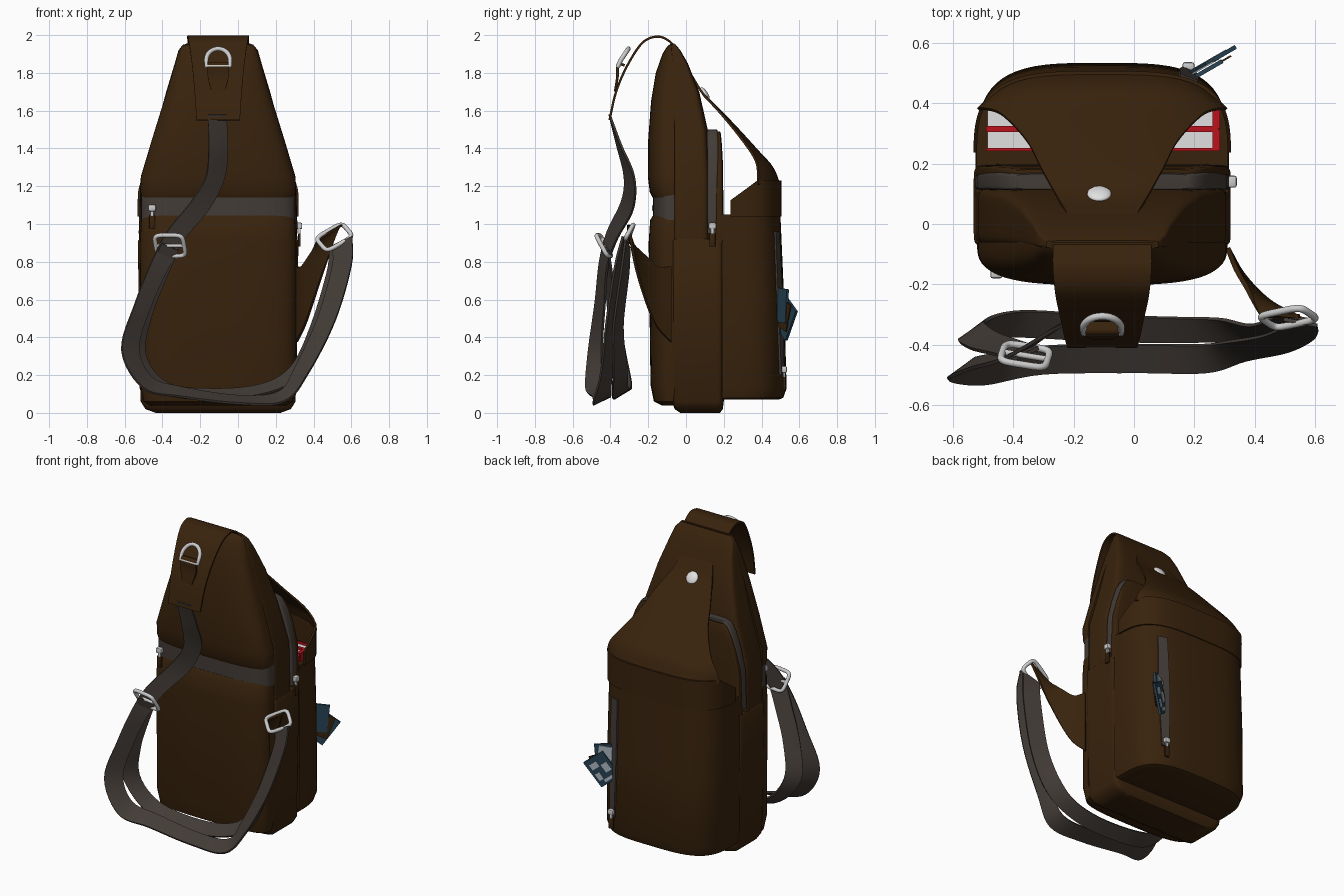
import bpy, bmesh, math
from mathutils import Vector

if "Cube" in bpy.data.objects:
    bpy.data.objects.remove(bpy.data.objects["Cube"])

CX = -0.105  # centre line of the bag


def mat(name, r, g, b):
    m = bpy.data.materials.new(name)
    m.diffuse_color = (r, g, b, 1)
    m.use_nodes = True
    m.node_tree.nodes["Principled BSDF"].inputs["Base Color"].default_value = m.diffuse_color
    return m


BROWN = mat("brown_leather", .040, .0165, .0038)
GREY = mat("grey_webbing", .056, .045, .038)
METAL = mat("metal", .60, .60, .60)
WHITE = mat("white", .75, .75, .75)
RED = mat("red_cover", .50, .006, .012)
BLUE = mat("blue_cover", .020, .055, .085)
PALE = mat("pale_print", .42, .48, .52)


def finish(o, m, angle=40):
    o.data.materials.append(m)
    bpy.ops.object.select_all(action='DESELECT')
    o.select_set(True)
    bpy.context.view_layer.objects.active = o
    for mod in list(o.modifiers):
        bpy.ops.object.modifier_apply(modifier=mod.name)
    bpy.ops.object.shade_smooth_by_angle(angle=math.radians(angle))
    return o


def from_grid(name, grid, m, closed=False, thick=0.0):
    """Skin rows of points; closed rows get caps, open rows get thickness."""
    bm = bmesh.new()
    rows = [[bm.verts.new(p) for p in r] for r in grid]
    n = len(rows[0])
    for a, b in zip(rows, rows[1:]):
        for i in range(n if closed else n - 1):
            j = (i + 1) % n
            bm.faces.new((a[i], a[j], b[j], b[i]))
    if closed:
        bm.faces.new(rows[0][::-1])
        bm.faces.new(rows[-1])
    bmesh.ops.recalc_face_normals(bm, faces=bm.faces)
    me = bpy.data.meshes.new(name)
    bm.to_mesh(me)
    bm.free()
    o = bpy.data.objects.new(name, me)
    bpy.context.collection.objects.link(o)
    if thick:
        s = o.modifiers.new("thickness", 'SOLIDIFY')
        s.thickness, s.offset = thick, 0
    return finish(o, m)


def spline(rows, steps=6):
    """Catmull-Rom through rows of numbers."""
    v = [Vector(r) for r in rows]
    v = [v[0] * 2 - v[1]] + v + [v[-1] * 2 - v[-2]]
    out = []
    for i in range(1, len(v) - 2):
        a, b, c, d = v[i - 1:i + 3]
        for k in range(steps):
            t = k / steps
            out.append((b * 2 + (c - a) * t + (a * 2 - b * 5 + c * 4 - d) * t * t
                        + (b * 3 - a - c * 3 + d) * t ** 3) / 2)
    return out + [v[-2]]


def section(w, y0, y1, e, n=64, lo=-9, hi=9):
    """Rounded-box outline (superellipse) in x and y, cut flat at lo / hi."""
    pw = lambda c: math.copysign(abs(c) ** (2 / e), c)
    return [(CX + w * pw(math.cos(a)), min(hi, max(lo, (y0 + y1) / 2 + (y1 - y0) / 2 * pw(math.sin(a)))))
            for a in (2 * math.pi * (i + .5) / n for i in range(n))]


def loft(name, rows, m, e=6, **cut):
    return from_grid(name, [[(x, y, z) for x, y in section(w, a, b, e, **cut)] for z, w, a, b in rows], m, True)


def pad(name, rows, m):
    """Front cushion with a rounded face and a flat back."""
    return loft(name, [(z, w, y, -.12 - y) for z, w, y in rows], m, 3.2, hi=-.06)


def ribbon(name, rows, m, thick=.012, steps=6):
    """rows: centre xyz, half-width vector xyz"""
    grid = []
    for r in spline(rows, steps):
        c, h = Vector(r[:3]), Vector(r[3:])
        grid.append([c - h, c, c + h])
    return from_grid(name, grid, m, thick=thick)


def box(name, c, size, m, rot=(0, 0, 0), bevel=0.0):
    bpy.ops.mesh.primitive_cube_add(size=1, location=c, rotation=rot)
    o = bpy.context.object
    o.name = name
    o.scale = size
    bpy.ops.object.transform_apply(location=False, rotation=False, scale=True)
    if bevel:
        b = o.modifiers.new("bevel", 'BEVEL')
        b.width, b.segments = bevel, 2
    return finish(o, m)


def wire(name, pts, r, cyclic=True):
    cu = bpy.data.curves.new(name, 'CURVE')
    cu.dimensions, cu.bevel_depth, cu.bevel_resolution = '3D', r, 3
    s = cu.splines.new('POLY')
    s.points.add(len(pts) - 1)
    for p, q in zip(s.points, pts):
        p.co = (*q, 1)
    s.use_cyclic_u = cyclic
    o = bpy.data.objects.new(name, cu)
    bpy.context.collection.objects.link(o)
    bpy.ops.object.select_all(action='DESELECT')
    o.select_set(True)
    bpy.context.view_layer.objects.active = o
    bpy.ops.object.convert(target='MESH')
    return finish(bpy.context.object, METAL, 60)


# --- bag body ---
loft("lower_body", [(.0, .33, -.03, .18), (.02, .385, -.06, .195), (.06, .41, -.075, .2),
                    (.5, .42, -.08, .2), (.91, .425, -.08, .2), (.92, .418, -.075, .2)], BROWN, 14)
loft("upper_body", [(.9, .418, -.08, .13), (1.24, .41, -.08, .13), (1.5, .33, -.08, .115),
                    (1.7, .275, -.08, .07), (1.85, .23, -.08, .01), (1.92, .21, -.08, -.03),
                    (1.95, .185, -.08, -.055)], BROWN, 8)
loft("zip_band", [(.95, .421, .11, .165), (1.2, .413, .11, .17), (1.33, .382, .11, .175),
                  (1.43, .348, .11, .175), (1.485, .315, .11, .17), (1.5, .285, .115, .165)], GREY, 10)
loft("rear_panel", [(.9, .42, .15, .2), (1.2, .41, .15, .197), (1.33, .378, .16, .195),
                    (1.42, .345, .16, .19), (1.475, .31, .16, .185), (1.49, .285, .16, .18)], BROWN, 8)

# --- padded back panel ---
pad("lower_pad", [(.04, .36, -.13), (.06, .395, -.17), (.15, .412, -.188), (.9, .414, -.198),
                  (1.02, .408, -.19), (1.045, .4, -.175), (1.05, .38, -.15)], BROWN)
pad("pad_band", [(1.0, .408, -.174), (1.18, .408, -.174)], GREY)
pad("upper_pad", [(1.135, .385, -.15), (1.14, .405, -.178), (1.17, .412, -.192), (1.25, .41, -.202),
                  (1.45, .35, -.2), (1.65, .288, -.185), (1.8, .242, -.16), (1.9, .212, -.125),
                  (1.94, .195, -.1), (1.955, .17, -.08)], BROWN)

# --- rear pocket with flap ---
loft("rear_pocket", [(z, w, .4 - y, y) for z, w, y in (
    (.07, .37, .49), (.08, .40, .515), (.13, .416, .533), (.6, .42, .52), (1.05, .416, .5))], BROWN, 3.5, lo=.19)
arc = [p for p in section(.42, -.1, .5, 3.5, 128) if p[1] > .19]
arc.sort(key=lambda p: math.atan2(p[1] - .19, p[0] - CX))
rim = [1.1 + .13 * min(1, max(0, (y - .2) / .18)) for x, y in arc]
from_grid("flap_collar", [[(x, y, 1.04) for x, y in arc],
                          [(x, y, z) for (x, y), z in zip(arc, rim)]], BROWN, thick=.012)
flap = []
for w, y, z, dy, dz in spline([(.115, .03, 1.785, 0, 0), (.15, .09, 1.69, 0, 0), (.2, .18, 1.6, 0, .01),
                               (.25, .28, 1.495, .005, .02), (.33, .38, 1.385, .02, .03),
                               (.385, .455, 1.3, .075, .02), (.41, .494, 1.21, .115, 0)]):
    ts = [i / 14 for i in range(-14, 15)]
    flap.append([(CX + w * t, y - dy * abs(t) ** 4, z - dz * t * t) for t in ts])
from_grid("flap", flap, BROWN, thick=.012)

bpy.ops.mesh.primitive_uv_sphere_add(segments=24, ring_count=12, location=(-.115, .1, 1.69),
                                     rotation=(math.radians(-56), 0, 0))
button = bpy.context.object
button.name = "flap_button"
button.scale = (.04, .04, .015)
finish(button, WHITE)

# --- two books in the pocket ---
for i, y in enumerate((.278, .35)):
    box(f"book_pages_{i}", (-.11, y, .95), (.75, .054, .28), WHITE)
    for s in (-1, 1):
        box(f"book_cover_{i}_{s}", (-.105, y + s * .031, .955), (.77, .01, .3), RED)
    box(f"book_spine_{i}", (.272, y, .955), (.025, .07, .3), RED)

# --- rear pocket zip, passports and a slip of paper ---
ribbon("pocket_zip", [(.18, .478, .96, .028, -.0105, 0), (.18, .493, .6, .032, -.012, 0),
                      (.18, .506, .2, .022, -.008, 0)], GREY, .016)
turn = math.radians(30)
lean = (0, math.radians(35), turn)
passport = box("passport", (.24, .53, .5), (.14, .014, .19), BLUE, lean)
bpy.context.view_layer.update()
for i, (u, v, a, b) in enumerate([(.025, .045, .05, .04), (-.03, .0, .04, .06), (.04, -.03, .03, .05),
                                  (.0, -.07, .06, .02)]):
    box(f"passport_print_{i}", passport.matrix_world @ Vector((u, .006, v)), (a, .006, b), PALE, lean)
box("second_passport", (.225, .5, .57), (.14, .014, .18), BLUE, (0, math.radians(5), turn))
box("paper_slip", (.22, .512, .56), (.12, .005, .17), PALE, (0, math.radians(-8), turn))
box("leather_ticket", (.25, .515, .52), (.12, .006, .15), BROWN, (0, math.radians(20), turn))

# --- zip pulls: slider, link and leather tag ---
for name, x, y, z, side in (("band", -.455, -.165, 1.085, 0), ("side", .325, .14, .99, 1),
                            ("pocket", .18, .52, .23, 0)):
    dims = lambda a, b, c: (b, a, c) if side else (a, b, c)
    box(name + "_slider", (x, y, z), dims(.04, .03, .035), METAL, bevel=.008)
    box(name + "_pull_link", (x, y, z - .03), dims(.018, .012, .035), METAL, bevel=.003)
    box(name + "_pull_tag", (x, y, z - .075), dims(.032, .014, .07), BROWN, bevel=.004)

# --- shoulder strap: leather top, then webbing in two strands ---
ribbon("strap_top", [(CX, y, z, w, 0, 0) for y, z, w in (
    (-.045, 1.91, .16), (-.085, 1.965, .163), (-.15, 1.992, .163), (-.23, 1.96, .155),
    (-.31, 1.84, .138), (-.37, 1.7, .125), (-.405, 1.55, .115))], BROWN)
ribbon("webbing_outer", [
    (-.11, -.405, 1.58, .05, 0, 0), (-.105, -.355, 1.42, .05, .01, 0), (-.12, -.3, 1.25, .05, .025, 0),
    (-.2, -.31, 1.1, .047, .03, -.02), (-.33, -.39, .94, .045, .025, -.02), (-.41, -.435, .79, .045, .02, -.015),
    (-.5, -.455, .58, .045, .025, 0), (-.57, -.48, .34, .045, .035, .01), (-.48, -.485, .16, .02, .045, .03),
    (-.3, -.45, .11, 0, .045, .025), (0, -.445, .07, 0, .046, .02), (.23, -.445, .085, -.015, .045, .025),
    (.34, -.42, .23, -.035, .03, .015), (.47, -.395, .5, -.045, .025, .01), (.55, -.355, .78, -.05, .02, 0),
    (.55, -.325, .91, -.055, .01, -.025)], GREY)
ribbon("webbing_inner", [
    (.54, -.31, .9, -.055, .01, -.025), (.52, -.325, .74, -.05, .02, 0), (.43, -.36, .45, -.045, .025, .01),
    (.32, -.35, .23, -.035, .035, .02), (.15, -.35, .13, -.01, .04, .025), (-.1, -.345, .1, 0, .042, .025),
    (-.38, -.33, .13, .01, .042, .025), (-.53, -.35, .3, .04, .03, .01), (-.5, -.385, .52, .045, .025, 0),
    (-.42, -.41, .74, .045, .02, -.015), (-.36, -.43, .88, .045, .02, -.02)], GREY)


def loop(c, u, v, e=5, n=32):
    """Rounded-rectangle loop around c."""
    f = lambda k: math.copysign(abs(k) ** (2 / e), k)
    c, u, v = Vector(c), Vector(u), Vector(v)
    return [c + u * f(math.cos(a)) + v * f(math.sin(a)) for a in (2 * math.pi * (i + .5) / n for i in range(n))]


# --- metal hardware ---
bu, bv, bc = Vector((.075, -.012, .0)), Vector((.01, .03, -.055)), Vector((-.36, -.435, .885))
wire("strap_buckle", loop(bc, bu, bv), .012)
wire("buckle_bar", [bc - bu, bc + bu], .01, False)
wire("side_ring", loop((.51, -.31, .93), (.07, .015, .04), (.03, -.02, -.035)), .012)
dring = [(CX + .063 * math.cos(a), -.345 + .04 * math.sin(a), 1.868 + .06 * math.sin(a))
         for a in (math.pi * i / 16 for i in range(17))]
wire("d_ring", dring + [(CX - .063, -.36, 1.835), (CX + .063, -.36, 1.835)], .012)
ribbon("d_ring_tab", [(CX, -.325, 1.84, .055, 0, 0), (CX, -.36, 1.845, .055, 0, 0),
                      (CX, -.363, 1.78, .055, 0, 0), (CX, -.375, 1.7, .035, 0, 0)], BROWN, .014)

# --- leather tab joining the bag to the side ring ---
ribbon("side_tab", [(.31, -.08, .575, 0, 0, .2), (.35, -.16, .63, -.012, .01, .145),
                    (.41, -.235, .78, -.035, .02, .05), (.47, -.295, .93, -.06, .005, -.035),
                    (.485, -.305, .955, -.065, 0, -.04)], BROWN, .016)
